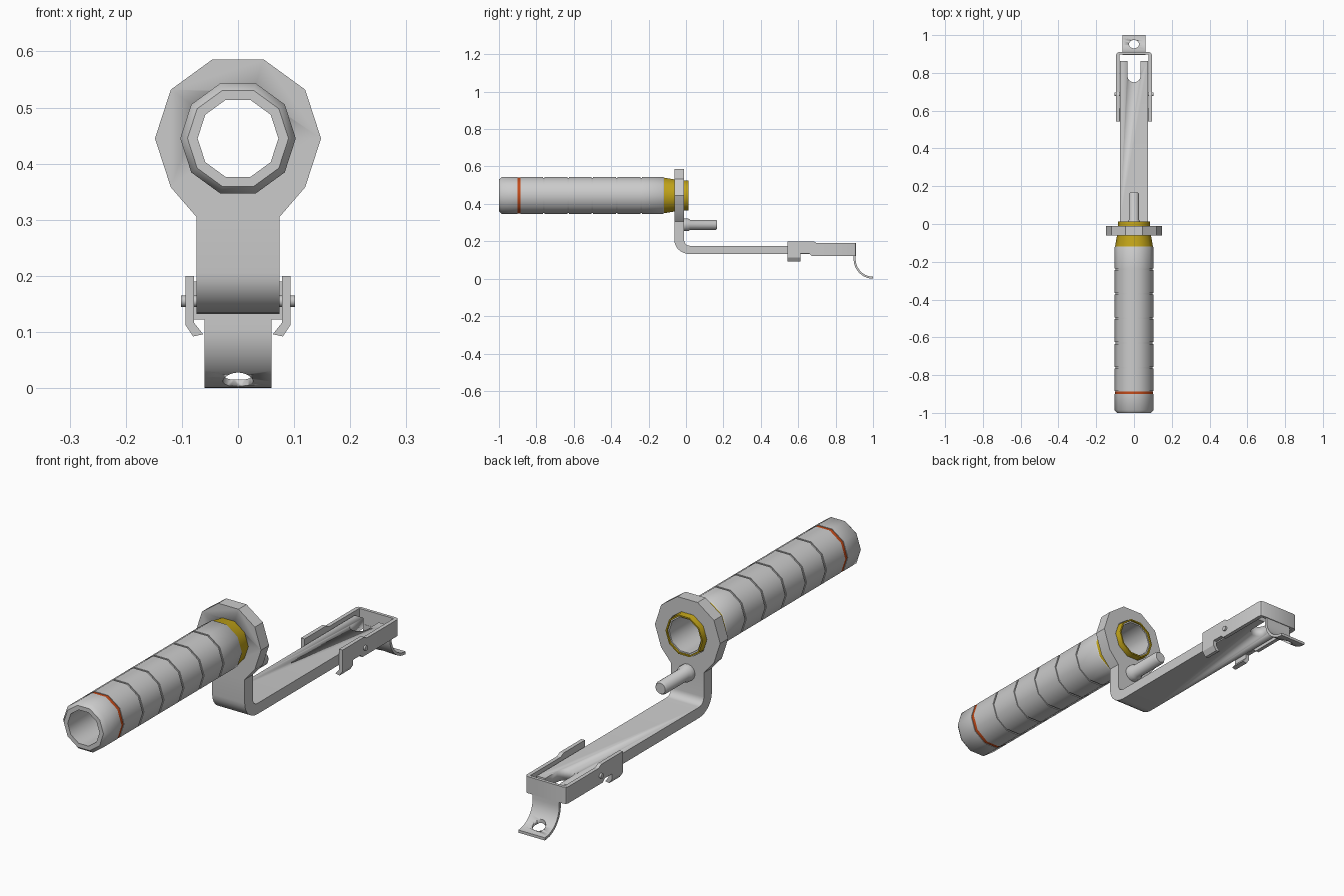
import bpy, bmesh, math

if "Cube" in bpy.data.objects:
    bpy.data.objects.remove(bpy.data.objects["Cube"])


def finish(name, bm, color=None, angle=30):
    bmesh.ops.recalc_face_normals(bm, faces=bm.faces)
    me = bpy.data.meshes.new(name)
    bm.to_mesh(me)
    bm.free()
    ob = bpy.data.objects.new(name, me)
    bpy.context.collection.objects.link(ob)
    if color:
        mat = bpy.data.materials.new(name + "_paint")
        mat.diffuse_color = color
        mat.use_nodes = True
        mat.node_tree.nodes["Principled BSDF"].inputs["Base Color"].default_value = mat.diffuse_color
        me.materials.append(mat)
    activate(ob)
    bpy.ops.object.shade_smooth_by_angle(angle=math.radians(angle))
    return ob


def activate(ob):
    bpy.ops.object.select_all(action='DESELECT')
    ob.select_set(True)
    bpy.context.view_layer.objects.active = ob


def prism(name, pts, axis, a, b, angle=30):
    """Extrude a 2D outline along one axis from a to b."""
    place = {'x': lambda u, v, t: (t, u, v),
             'y': lambda u, v, t: (u, t, v),
             'z': lambda u, v, t: (u, v, t)}[axis]
    bm = bmesh.new()
    lo, hi = [[bm.verts.new(place(u, v, t)) for u, v in pts] for t in (a, b)]
    n = len(pts)
    bm.faces.new(lo)
    bm.faces.new(hi)
    for i in range(n):
        j = (i + 1) % n
        bm.faces.new((lo[i], lo[j], hi[j], hi[i]))
    return finish(name, bm, angle=angle)


def lathe(name, profile, n, cz, color=None, angle=40):
    """Spin a closed (radius, y) profile round the y direction at height cz."""
    bm = bmesh.new()
    rings = []
    for r, y in profile:
        rings.append([bm.verts.new((r * math.cos(k * math.tau / n), y,
                                    cz + r * math.sin(k * math.tau / n))) for k in range(n)])
    for i, ra in enumerate(rings):
        rb = rings[(i + 1) % len(rings)]
        for k in range(n):
            m = (k + 1) % n
            bm.faces.new((ra[k], ra[m], rb[m], rb[k]))
    bmesh.ops.remove_doubles(bm, verts=bm.verts, dist=1e-5)
    return finish(name, bm, color, angle)


def arc(cx, cy, rx, ry, a0, a1, n):
    return [(cx + rx * math.cos(math.radians(a0 + (a1 - a0) * i / n)),
             cy + ry * math.sin(math.radians(a0 + (a1 - a0) * i / n))) for i in range(n + 1)]


def cut(ob, cutter):
    mod = ob.modifiers.new("cut", 'BOOLEAN')
    mod.operation = 'DIFFERENCE'
    mod.solver = 'EXACT'
    mod.object = cutter
    activate(ob)
    bpy.ops.object.modifier_apply(modifier=mod.name)
    bpy.data.objects.remove(cutter)


def mirror_x(ob):
    ob.modifiers.new("mirror", 'MIRROR')


CZ = 0.445

# Ten-sided grip tube with grooves and a liner running through the plate
outer = [(0.09, -1.0), (0.103, -0.985)]
for y, w in [(-0.893, 0.008)] + [(-0.76 + 0.13 * i, 0.004) for i in range(5)]:
    outer += [(0.103, y - w), (0.099, y - w), (0.099, y + w), (0.103, y + w)]
outer += [(0.103, -0.122), (0.1, -0.118), (0.078, -0.118), (0.078, 0.006), (0.072, 0.006), (0.072, -1.0)]
lathe("grip_tube", outer, 10, CZ)

# Coloured band near the end of the grip
lathe("grip_band", [(0.098, -0.9), (0.1015, -0.9), (0.1015, -0.886), (0.098, -0.886)],
      10, CZ, (0.55, 0.07, 0.01, 1))

# Yellow collar seated in the plate
lathe("collar", [(0.1, -0.118), (0.09, -0.06), (0.085, -0.01), (0.084, 0.013),
                 (0.078, 0.013), (0.078, -0.118)], 10, CZ, (0.55, 0.38, 0.01, 1))

# Ring plate: decagon running into the stem
ring = arc(0, CZ, 0.148, 0.148, -36, 216, 7) + [(-0.074, 0.305), (0.074, 0.305)]
plate = prism("ring_plate", ring, 'y', -0.062, -0.01)
cut(plate, prism("bore_cutter", arc(0, CZ, 0.088, 0.088, 0, 324, 9), 'y', -0.2, 0.2))

# Bent stem and long strap, with an open slot at its end
strap_profile = ([(-0.062, 0.305)] + arc(0.02, 0.206, 0.082, 0.074, 180, 270, 7)
                 + [(0.862, 0.132), (0.862, 0.176)]
                 + arc(0.02, 0.206, 0.03, 0.03, 270, 180, 6) + [(-0.01, 0.305)])
strap = prism("strap", strap_profile, 'x', -0.074, 0.074)
slot = [(0.035, 0.9), (-0.035, 0.9)] + arc(0, 0.785, 0.035, 0.035, 180, 360, 8)
cut(strap, prism("slot_cutter", slot, 'z', 0.05, 0.3))

# Stud behind the plate, with a flange at its root
lathe("stud", [(0, -0.012), (0.034, -0.012), (0.034, 0.012), (0.027, 0.022),
               (0.027, 0.158), (0.022, 0.166), (0, 0.166)], 16, 0.288)

# Latch bracket: U-shaped end wall
half = [(0.094, 0.7), (0.094, 0.896), (0.09, 0.906), (0.08, 0.91)]
u_shape = (half + [(-x, y) for x, y in reversed(half)]
           + [(-0.078, 0.7), (-0.078, 0.897), (0.078, 0.897), (0.078, 0.7)])
prism("latch_end", u_shape, 'z', 0.122, 0.19)

# Raised latch side walls and inward-bent lower tabs
side = [(0.543, 0.12), (0.543, 0.2), (0.683, 0.2), (0.7, 0.19), (0.7, 0.122),
        (0.672, 0.122), (0.66, 0.134), (0.612, 0.134), (0.612, 0.12)]
mirror_x(prism("latch_side", side, 'x', 0.078, 0.094))
tab = [(0.094, 0.12), (0.094, 0.113), (0.08, 0.092), (0.062, 0.096), (0.078, 0.116), (0.078, 0.12)]
mirror_x(prism("latch_tab", tab, 'y', 0.543, 0.612))

# Pivot pin heads
mirror_x(prism("pivot_pin", arc(0.687, 0.155, 0.01, 0.01, 0, 330, 11), 'x', 0.07, 0.102, 40))

# Curved release tongue with a hole
tongue_profile = ([(0.907, 0.13)] + arc(1.0, 0.105, 0.093, 0.094, 180, 270, 10)
                  + arc(1.0, 0.105, 0.104, 0.105, 270, 180, 10) + [(0.896, 0.13)])
tongue = prism("release_tongue", tongue_profile, 'x', -0.06, 0.06)
cut(tongue, prism("hole_cutter", arc(0, 0.952, 0.027, 0.022, 0, 345, 23), 'z', -0.1, 0.09))
